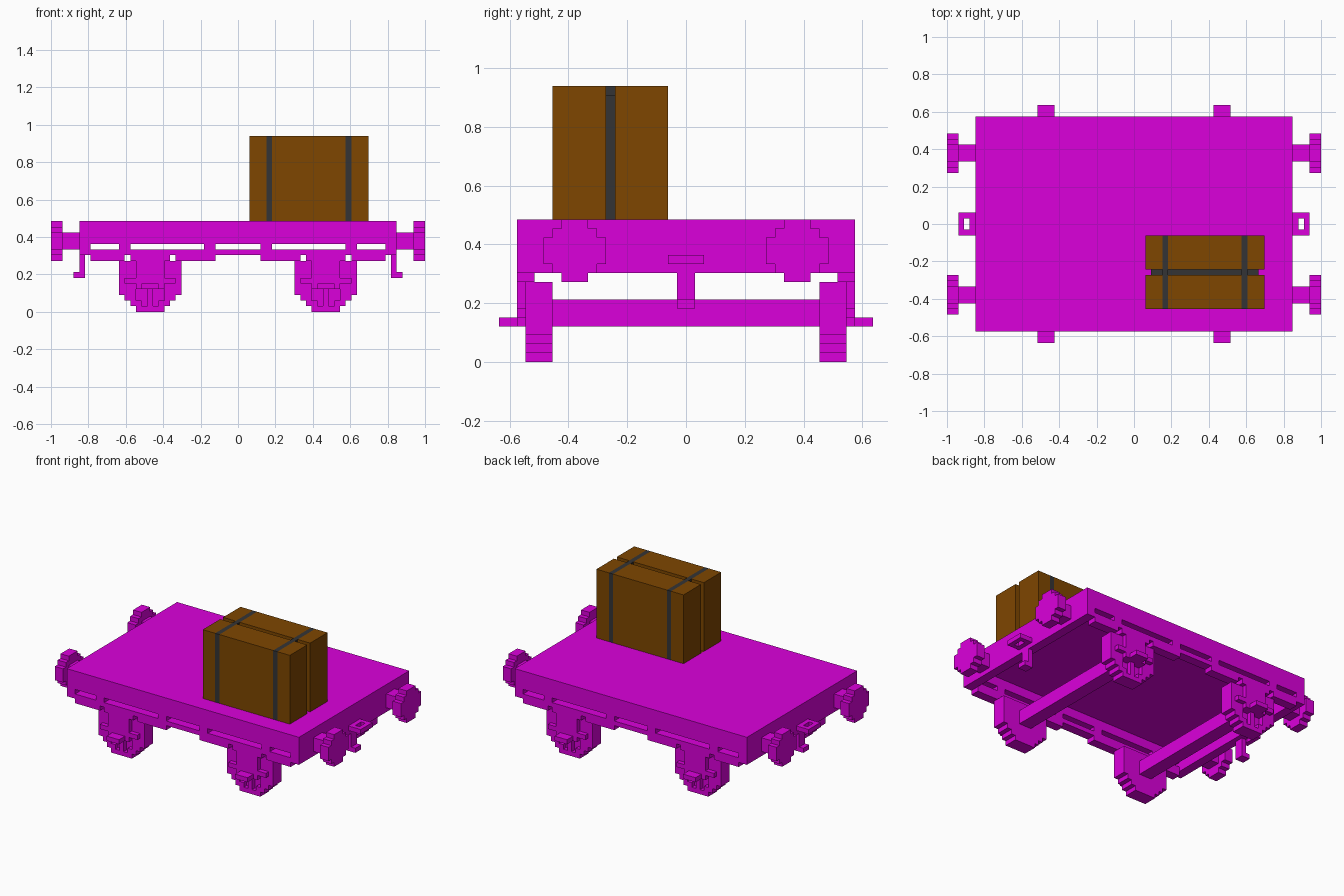
import bpy, bmesh
from mathutils import Vector

cube = bpy.data.objects.get("Cube")
if cube:
    bpy.data.objects.remove(cube, do_unlink=True)

U = 2 / 66  # size of one block; all part sizes below are in blocks


def material(name, color):
    m = bpy.data.materials.new(name)
    m.use_nodes = True
    m.diffuse_color = (*color, 1)
    bsdf = m.node_tree.nodes["Principled BSDF"]
    bsdf.inputs["Base Color"].default_value = (*color, 1)
    bsdf.inputs["Roughness"].default_value = 0.8
    return m


magenta = material("magenta paint", (0.71, 0.0, 0.71))
brown = material("brown wood", (0.21, 0.061, 0.0))
grey = material("dark grey strap", (0.034, 0.034, 0.036))


def add_box(bm, x0, x1, y0, y1, z0, z1):
    lo, hi = Vector((x0, y0, z0)), Vector((x1, y1, z1))
    geom = bmesh.ops.create_cube(bm, size=1)
    for v in geom["verts"]:
        v.co = ((lo + hi) / 2 + Vector(a * b for a, b in zip(v.co, hi - lo))) * U


def finish(name, bm, mats):
    bmesh.ops.recalc_face_normals(bm, faces=bm.faces)
    mesh = bpy.data.meshes.new(name)
    bm.to_mesh(mesh)
    bm.free()
    for m in mats:
        mesh.materials.append(m)
    ob = bpy.data.objects.new(name, mesh)
    bpy.context.scene.collection.objects.link(ob)
    return ob


def part(name, boxes, sx=1, sy=1):
    """Object made of boxes, mirrored in x or y by a sign of -1."""
    bm = bmesh.new()
    for x0, x1, y0, y1, z0, z1 in boxes:
        xs, ys = sorted((x0 * sx, x1 * sx)), sorted((y0 * sy, y1 * sy))
        add_box(bm, *xs, *ys, z0, z1)
    return finish(name, bm, [magenta])


sides = [(1, "left"), (-1, "right")]
ends = [(-1, "front"), (1, "back")]

# Deck
part("deck", [(-28, 28, -19, 19, 14, 16)])

# Long side sills: upper beam, posts between slots, rail, lower spring rail
for sy, side in ends:
    boxes = [(-26, 26, 17, 19, 12, 14), (-26, 26, 17, 19, 10, 11)]
    for s in (-1, 1):
        for a, b in ((4, 6), (19, 21)):
            boxes.append((s * a, s * b, 17, 19, 11, 12))
        for a, b in ((4, 11), (12, 19), (20, 26)):
            boxes.append((s * a, s * b, 17, 19, 9, 10))
    part(f"{side}_sill", boxes, 1, sy)

# End sills, couplers and buffers
BUFFER_ROWS = (3, 5, 7, 7, 7, 5, 3)
for sx, side in sides:
    part(f"{side}_end_sill", [(26, 28, -19, 19, 10, 14)], sx)
    part(f"{side}_coupler_ring", [
        (28, 29, -2, 2, 11, 12), (30, 31, -2, 2, 11, 12),
        (29, 30, -2, -1, 11, 12), (29, 30, 1, 2, 11, 12)], sx)
    part(f"{side}_coupler_hook", [
        (27, 28, -1, 1, 6, 10), (28, 29, -1, 1, 6, 7)], sx)
    for sy, end in ends:
        boxes = [(31, 33, 12.5 - w / 2, 12.5 + w / 2, 9 + i, 10 + i)
                 for i, w in enumerate(BUFFER_ROWS)]
        boxes.append((28, 31, 11, 14, 11, 14))
        part(f"{side}_{end}_buffer", boxes, sx, sy)

# Wheels with a recess beside the lower spoke, axle guards, footsteps, axles
WHEEL_ROWS = (5, 7, 9, 11, 11, 11, 11, 11, 11)
HOLLOW_ROWS = {1: 3, 2: 5, 3: 5}
C = 15.5
for sx, side in sides:
    part(f"{side}_axle", [(C - 1.5, C + 1.5, -15, 15, 4, 7)], sx)
    for sy, end in ends:
        boxes = []
        for z, w in enumerate(WHEEL_ROWS):
            h = HOLLOW_ROWS.get(z, 1)
            boxes += [(C - w / 2, C + w / 2, 15, 17, z, z + 1),
                      (C - w / 2, C - h / 2, 17, 18, z, z + 1),
                      (C + h / 2, C + w / 2, 17, 18, z, z + 1),
                      (C - 0.5, C + 0.5, 17, 18, z, z + 1)]
        part(f"{side}_{end}_wheel", boxes, sx, sy)
        part(f"{side}_{end}_axle_guard", [
            (C - 2.5, C + 2.5, 18, 19, 4, 9),
            (C - 4.5, C + 4.5, 18, 19, 5, 6)], sx, sy)
        part(f"{side}_{end}_footstep", [
            (C - 1.5, C + 1.5, 18, 21, 4, 5)], sx, sy)

# Crate: cut along the straps, sink the long strap by one block, colour straps
bm = bmesh.new()
add_box(bm, 2, 23, -15, -2, 16, 31)
cuts = [((x, 0, 0), (1, 0, 0)) for x in (5, 6, 19, 20)]
cuts += [((0, y, 0), (0, 1, 0)) for y in (-9, -8)]
for co, no in cuts:
    bmesh.ops.bisect_plane(bm, geom=bm.verts[:] + bm.edges[:] + bm.faces[:],
                           plane_co=Vector(co) * U, plane_no=no)


def on_cross_strap(c):
    return 5 < c.x < 6 or 19 < c.x < 20


sunk = []
for f in bm.faces:
    c = f.calc_center_median() / U
    if on_cross_strap(c):
        f.material_index = 1
    elif -9 < c.y < -8 and c.z > 17:
        sunk.append(f)
runs = [[f for f in sunk if test(f.calc_center_median().x / U)]
        for test in (lambda x: x < 5, lambda x: 6 < x < 19, lambda x: x > 20)]
for run in runs:
    # Each run is pushed inwards; its corners follow both faces at the ends
    out = bmesh.ops.extrude_face_region(bm, geom=run)
    bmesh.ops.delete(bm, geom=run, context='FACES_ONLY')
    for v in [g for g in out["geom"] if isinstance(g, bmesh.types.BMVert)]:
        v.co.x = min(max(v.co.x, 3 * U), 22 * U)
        v.co.z = min(v.co.z, 30 * U)
    for g in out["geom"]:
        if isinstance(g, bmesh.types.BMFace):
            g.material_index = 1
# Groove ends against the cross straps take the strap colour
for f in bm.faces:
    c = f.calc_center_median() / U
    if abs(f.normal.x) < 0.1 and on_cross_strap(c):
        f.material_index = 1
    f.normal_update()
    if abs(f.normal.x) > 0.9 and 4 < c.x < 21:
        f.material_index = 1
finish("crate", bm, [brown, grey])
